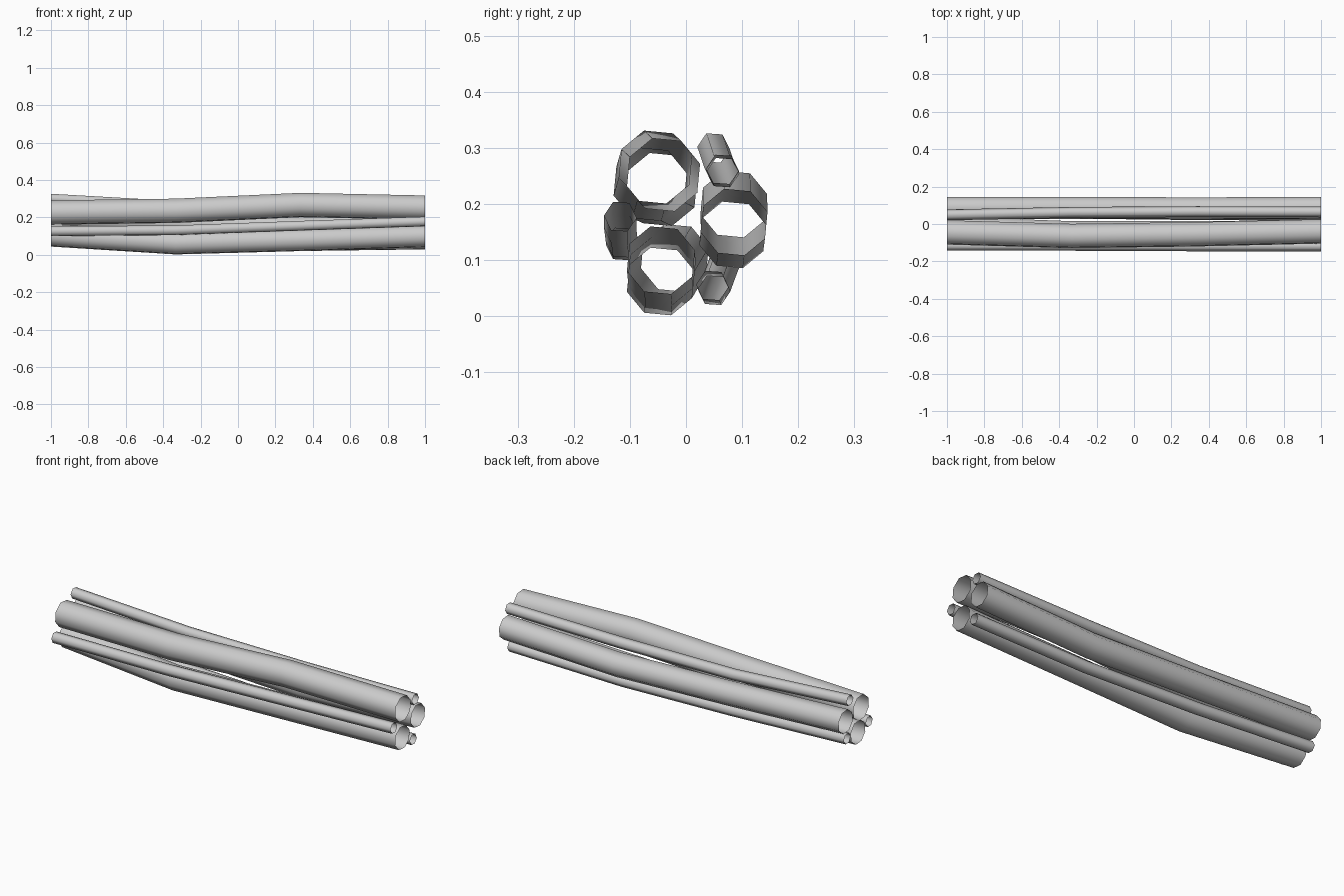
import bpy
import bmesh
from math import cos, sin, radians, tau

default_cube = bpy.data.objects.get("Cube")
if default_cube:
    bpy.data.objects.remove(default_cube, do_unlink=True)

# One plain grey for every tube
grey = bpy.data.materials.new("light_grey")
grey.use_nodes = True
colour = (0.6, 0.6, 0.6, 1.0)
grey.diffuse_color = colour
grey.node_tree.nodes["Principled BSDF"].inputs["Base Color"].default_value = colour

# Ring stations evenly spread along the length
STATIONS = [-1 + 2 * step / 3 for step in range(4)]


def make_tube(name, radius, sides, turn, path):
    """Open-ended tube whose (y, z) centre follows the path along x."""
    bm = bmesh.new()
    rings = []
    for x, (y, z) in zip(STATIONS, path):
        ring = []
        for side in range(sides):
            angle = radians(turn) + tau * side / sides
            ring.append(bm.verts.new((x, y + radius * cos(angle), z + radius * sin(angle))))
        rings.append(ring)
    for ring, following in zip(rings, rings[1:]):
        for side in range(sides):
            after = (side + 1) % sides
            bm.faces.new((ring[side], following[side], following[after], ring[after]))
    # Point the walls outward
    for face in bm.faces:
        face.smooth = True
        face.normal_flip()
    bm.normal_update()
    mesh = bpy.data.meshes.new(name)
    bm.to_mesh(mesh)
    bm.free()
    mesh.materials.append(grey)
    tube = bpy.data.objects.new(name, mesh)
    bpy.context.collection.objects.link(tube)
    return tube


def make_thick_tube(name, radius, path):
    return make_tube(name, radius, sides=8, turn=17, path=path)


def make_thin_tube(name, path):
    return make_tube(name, radius=0.029, sides=6, turn=-4, path=path)


# Three thick tubes
make_thick_tube("upper_front_thick_tube", 0.068,
                [(-0.045, 0.226), (-0.064, 0.235), (-0.055, 0.266), (-0.04, 0.252)])
make_thick_tube("lower_front_thick_tube", 0.063,
                [(-0.02, 0.104), (-0.045, 0.062), (-0.043, 0.08), (-0.045, 0.1)])
make_thick_tube("back_thick_tube", 0.062,
                [(0.085, 0.2), (0.086, 0.17), (0.083, 0.145), (0.086, 0.168)])

# Three thin tubes nested in the grooves between them
make_thin_tube("front_thin_tube",
               [(-0.114, 0.126), (-0.114, 0.131), (-0.117, 0.155), (-0.117, 0.178)])
make_thin_tube("upper_thin_tube",
               [(0.049, 0.3), (0.062, 0.262), (0.066, 0.256), (0.065, 0.262)])
make_thin_tube("lower_thin_tube",
               [(0.072, 0.105), (0.058, 0.068), (0.05, 0.046), (0.047, 0.055)])
